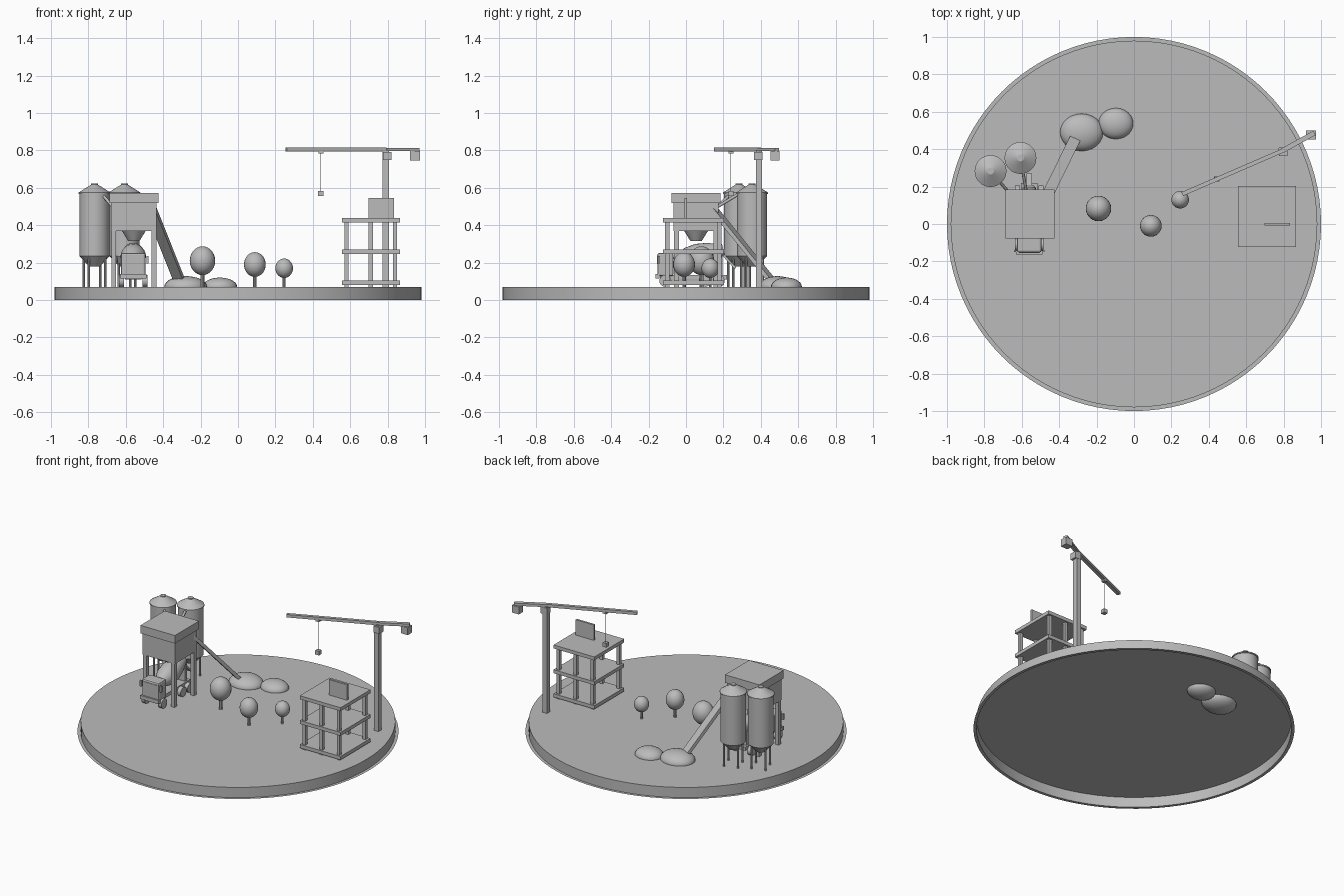
import bpy, bmesh, math
from mathutils import Vector, Matrix

if "Cube" in bpy.data.objects:
    bpy.data.objects.remove(bpy.data.objects["Cube"])

grey = bpy.data.materials.new("plain grey")
grey.use_nodes = True
COL = (0.5, 0.5, 0.5, 1)
grey.diffuse_color = COL
grey.node_tree.nodes["Principled BSDF"].inputs["Base Color"].default_value = COL
GROUND = 0.07


def finish(name, bm, smooth=False):
    me = bpy.data.meshes.new(name)
    bmesh.ops.recalc_face_normals(bm, faces=bm.faces)
    bm.to_mesh(me)
    bm.free()
    me.materials.append(grey)
    ob = bpy.data.objects.new(name, me)
    bpy.context.collection.objects.link(ob)
    if smooth:
        bpy.ops.object.select_all(action='DESELECT')
        ob.select_set(True)
        bpy.context.view_layer.objects.active = ob
        bpy.ops.object.shade_smooth_by_angle(angle=math.radians(35))
    return ob


def box(name, centre, size, rot=None, bevel=0):
    bm = bmesh.new()
    bmesh.ops.create_cube(bm, size=1, matrix=Matrix.Diagonal((*size, 1)))
    if bevel:
        bmesh.ops.bevel(bm, geom=bm.edges[:], offset=bevel, segments=2, affect='EDGES', profile=0.5)
    m = Matrix.Translation(centre)
    bm.transform(m @ rot if rot else m)
    return finish(name, bm)


def span(name, x, y, z):
    """Box from ranges along the three axes."""
    return box(name, [sum(r) / 2 for r in (x, y, z)], [r[1] - r[0] for r in (x, y, z)])


def lathe(name, profile, matrix, sides=32, close=True):
    """Revolve (radius, height) points around local z."""
    bm = bmesh.new()
    rings = []
    for r, h in profile:
        rings.append([bm.verts.new((r * math.cos(t), r * math.sin(t), h))
                      for t in (2 * math.pi * i / sides for i in range(sides))])
    for a, b in zip(rings, rings[1:]):
        for i in range(sides):
            j = (i + 1) % sides
            bm.faces.new((a[i], a[j], b[j], b[i]))
    if close:
        bm.faces.new(rings[0])
    bm.faces.new(rings[-1])
    bm.transform(matrix)
    return finish(name, bm, True)


def aim(a, b):
    """Matrix at a whose z axis points to b."""
    d = Vector(b) - Vector(a)
    return Matrix.Translation(a) @ d.to_track_quat('Z', 'Y').to_matrix().to_4x4(), d.length


def rod(name, a, b, r, sides=12):
    m, length = aim(a, b)
    return lathe(name, [(r, 0), (r, length)], m, sides)


def beam(name, a, b, width, height):
    a, b = Vector(a), Vector(b)
    d = b - a
    side = d.cross((0, 0, 1)).normalized()
    up = side.cross(d).normalized()
    rot = Matrix((d.normalized(), side, up)).transposed().to_4x4()
    return box(name, (a + b) / 2, (d.length, width, height), rot)


def ball(name, centre, radii):
    bm = bmesh.new()
    m = Matrix.Translation(centre) @ Matrix.Diagonal((*radii, 1))
    bmesh.ops.create_uvsphere(bm, u_segments=24, v_segments=14, radius=1, matrix=m)
    return finish(name, bm, True)


# Hollow base with a thin brim
lathe("base", [(1.0, 0), (0.98, 0), (0.98, GROUND)], Matrix(), 96, close=False)

# Two cement silos on legs, each with a feed pipe into the plant
for x, y, end in ((-0.767, 0.283, (-0.67, 0.17, 0.5)), (-0.607, 0.353, (-0.575, 0.17, 0.5))):
    lathe("silo", [(0.03, 0.18), (0.08, 0.235), (0.08, 0.567), (0.085, 0.567), (0.085, 0.575),
                   (0.018, 0.617), (0.018, 0.622)], Matrix.Translation((x, y, 0)))
    for k in range(4):
        t = math.pi / 4 + k * math.pi / 2 + 0.3
        px, py = x + 0.065 * math.cos(t), y + 0.065 * math.sin(t)
        rod("silo_leg", (px, py, GROUND), (px, py, 0.26), 0.007, 8)
    rod("feed_pipe", (x, y, 0.61), end, 0.008)

# Batching plant
PX, PY = -0.557, 0.054
box("plant_body", (PX, PY, 0.45), (0.245, 0.24, 0.16))
box("plant_top", (PX, PY, 0.545), (0.262, 0.262, 0.055))
for sx in (-1, 1):
    for sy in (-1, 1):
        box("plant_leg", (PX + sx * 0.107, PY + sy * 0.105, 0.22), (0.026, 0.026, 0.3))
lathe("hopper", [(0.03, 0.315), (0.065, 0.372)], Matrix.Translation((PX, PY, 0)), 24)

# Conveyor and heaps
beam("conveyor", (-0.475, 0.13, 0.51), (-0.318, 0.45, 0.115), 0.06, 0.022)
ball("heap_large", (-0.28, 0.49, GROUND), (0.115, 0.10, 0.058))
ball("heap_small", (-0.097, 0.537, GROUND), (0.093, 0.083, 0.05))

# Mixer truck
TX = -0.56
span("truck_chassis", (TX - 0.045, TX + 0.045), (-0.14, 0.22), (0.11, 0.135))
box("truck_cab", (TX, -0.11, 0.19), (0.13, 0.085, 0.125), bevel=0.01)
box("windscreen", (TX, -0.153, 0.215), (0.11, 0.005, 0.045))
box("bumper", (TX, -0.153, 0.128), (0.14, 0.02, 0.025))
for s in (-1, 1):
    box("mirror", (TX + s * 0.076, -0.145, 0.215), (0.012, 0.012, 0.04))
    for y in (-0.11, 0.1, 0.175):
        rod("truck_wheel", (TX + s * 0.05, y, 0.102), (TX + s * 0.076, y, 0.102), 0.032, 20)
m, length = aim((TX, -0.06, 0.2), (TX, 0.2, 0.27))
lathe("mixer_drum", [(0.03, 0), (0.062, 0.07), (0.068, 0.13), (0.058, 0.19), (0.03, length)], m, 24)
beam("chute", (TX, 0.2, 0.24), (TX, 0.265, 0.17), 0.03, 0.012)
box("drum_support", (TX, 0.185, 0.18), (0.07, 0.02, 0.1))

# Trees: x, y, crown height, width, half height
for x, y, z, r, h in ((-0.19, 0.083, 0.21, 0.068, 0.077), (0.09, -0.01, 0.19, 0.058, 0.066),
                      (0.247, 0.13, 0.17, 0.047, 0.052)):
    rod("tree_trunk", (x, y, GROUND), (x, y, z), r * 0.17, 10)
    ball("tree_crown", (x, y, z), (r, r, h))

# Unfinished building: slabs, columns and a wall panel
for z in (0.092, 0.257, 0.427):
    span("floor_slab", (0.555, 0.865), (-0.122, 0.203), (z - 0.012, z + 0.012))
for x in (0.58, 0.71, 0.84):
    for y in (-0.1, 0.18):
        span("column", (x - 0.011, x + 0.011), (y - 0.011, y + 0.011), (GROUND, 0.42))
span("wall_panel", (0.697, 0.835), (-0.009, 0.005), (0.435, 0.545))

# Tower crane
MX, MY = 0.79, 0.39
span("crane_mast", (MX - 0.017, MX + 0.017), (MY - 0.017, MY + 0.017), (GROUND, 0.8))
box("crane_cab", (MX + 0.007, MY - 0.004, 0.77), (0.045, 0.045, 0.045))
beam("crane_jib", (0.258, 0.16, 0.805), (MX, MY, 0.805), 0.022, 0.02)
beam("counter_jib", (MX, MY, 0.805), (0.965, 0.487, 0.805), 0.026, 0.018)
box("counterweight", (0.947, 0.477, 0.772), (0.053, 0.048, 0.05))
box("trolley", (0.443, 0.24, 0.79), (0.026, 0.026, 0.012))
rod("cable", (0.443, 0.24, 0.57), (0.443, 0.24, 0.8), 0.002, 6)
box("hook_block", (0.443, 0.24, 0.57), (0.028, 0.028, 0.028))
